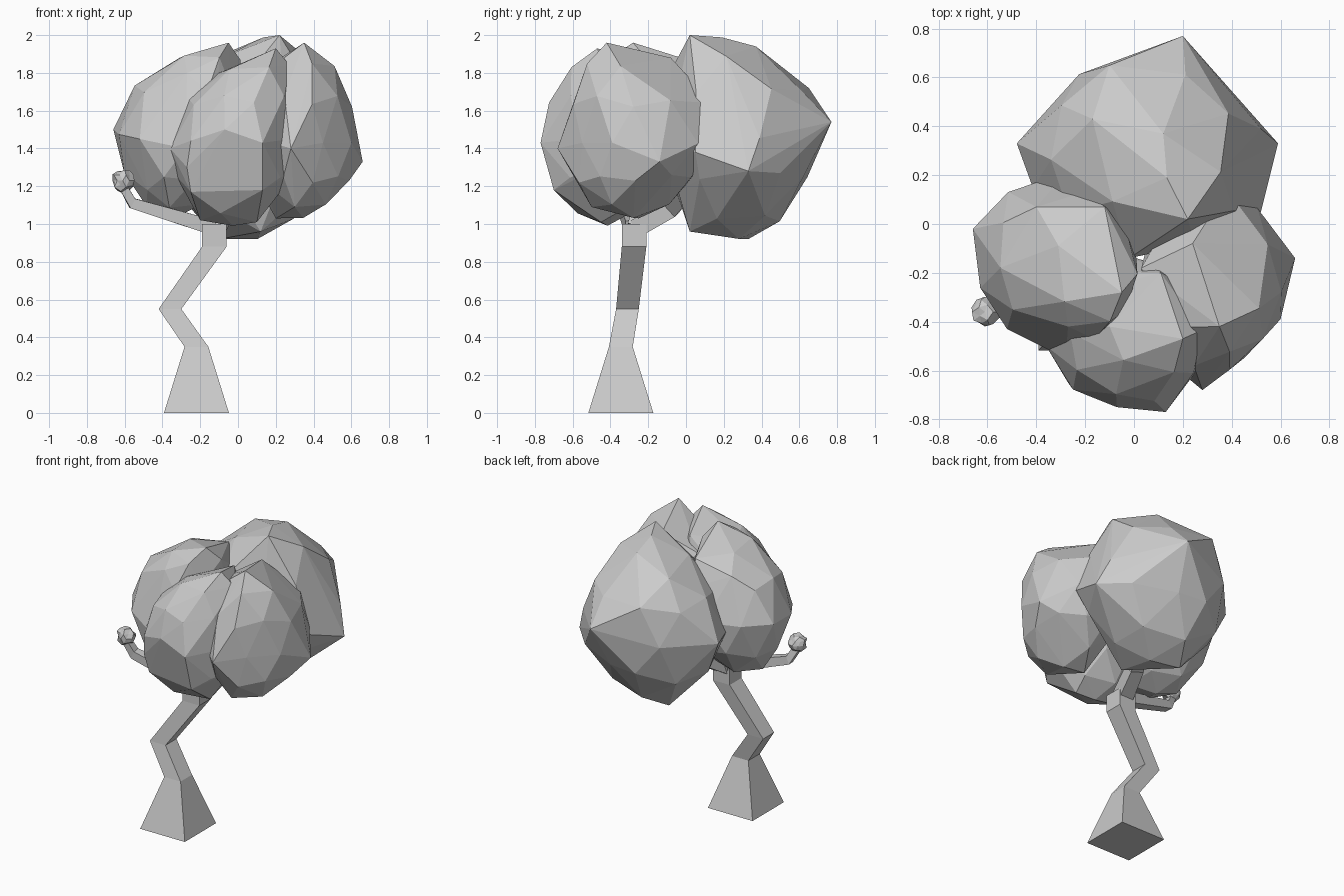
import bpy, bmesh, random
from math import exp
from mathutils import Vector

if "Cube" in bpy.data.objects:
    bpy.data.objects.remove(bpy.data.objects["Cube"])

random.seed(4)


def finish(bm, name):
    bmesh.ops.recalc_face_normals(bm, faces=bm.faces[:])
    mesh = bpy.data.meshes.new(name)
    bm.to_mesh(mesh)
    bm.free()
    ob = bpy.data.objects.new(name, mesh)
    bpy.context.collection.objects.link(ob)
    return ob


def skin(bm, loops):
    """Join four-sided loops into a closed tube."""
    for a, b in zip(loops, loops[1:]):
        for i in range(4):
            j = (i + 1) % 4
            bm.faces.new((a[i], a[j], b[j], b[i]))
    bm.faces.new(loops[0][::-1])
    bm.faces.new(loops[-1])


SQUARE = ((-1, -1), (1, -1), (1, 1), (-1, 1))


def trunk_tube(name, rings):
    """Square sections lying flat: (x, y, z, half width)."""
    bm = bmesh.new()
    skin(bm, [[bm.verts.new((x + sx * h, y + sy * h, z)) for sx, sy in SQUARE]
              for x, y, z, h in rings])
    return finish(bm, name)


def branch(name, path):
    """Square tube following a path: (x, y, z, half width)."""
    bm = bmesh.new()
    pts = [Vector(p[:3]) for p in path]
    loops = []
    for i, p in enumerate(pts):
        d = (pts[min(i + 1, len(pts) - 1)] - pts[max(i - 1, 0)]).normalized()
        ref = Vector((0, 1, 0)) if abs(d.y) < 0.7 else Vector((1, 0, 0))
        u = d.cross(ref).normalized()
        v = d.cross(u)
        loops.append([bm.verts.new(p + (u * a + v * b) * path[i][3])
                      for a, b in SQUARE])
    skin(bm, loops)
    return finish(bm, name)


def leaf_clump(name, centre, radii, lean=(0, 0), corners=(), rough=0.0):
    """Low-poly convex ball, leaning crown; corners are pulled out with falloff."""
    bm = bmesh.new()
    bmesh.ops.create_icosphere(bm, subdivisions=2, radius=1)
    for v in bm.verts:
        up = max(0, v.co.z) ** 2
        k = 1 + random.uniform(-rough, rough)
        v.co = Vector((centre[0] + v.co.x * radii[0] * k + lean[0] * up,
                       centre[1] + v.co.y * radii[1] * k + lean[1] * up,
                       centre[2] + v.co.z * radii[2] * k))
    start = {v: v.co.copy() for v in bm.verts}
    pinned = {}
    for c in map(Vector, corners):
        free = [w for w in bm.verts if w not in pinned]
        v = min(free, key=lambda w: ((start[w] - c).length, w.index))
        pinned[v] = c
    for v in bm.verts:
        if v in pinned:
            v.co = pinned[v]
            continue
        pull, total = Vector(), 1.0
        for w, c in pinned.items():
            k = exp(-((start[v] - start[w]).length / 0.2) ** 2)
            pull += (c - start[w]) * k
            total += k
        v.co = start[v] + pull * 1.2 / total
    if corners:                     # hull keeps the facets large and clean
        points = [v.co.copy() for v in bm.verts]
        bm.clear()
        for p in points:
            bm.verts.new(p)
        bmesh.ops.convex_hull(bm, input=bm.verts[:])
        loose = [v for v in bm.verts if not v.link_faces]
        bmesh.ops.delete(bm, geom=loose, context='VERTS')
    return finish(bm, name)


# Trunk: flared foot and a crooked stem
trunk_tube("trunk", [(-0.22, -0.345, 0, 0.172), (-0.22, -0.345, 0.35, 0.063),
                     (-0.36, -0.31, 0.55, 0.06), (-0.125, -0.275, 0.88, 0.065),
                     (-0.125, -0.275, 1.0, 0.065)])

# Branches into the clumps, and the bare side branch
fork = (-0.125, -0.26, 0.98, 0.05)
branch("back_branch", [fork, (-0.07, -0.08, 1.08, 0.045), (0.08, 0.2, 1.4, 0.03)])
branch("left_branch", [fork, (-0.16, -0.22, 1.12, 0.045), (-0.3, -0.18, 1.4, 0.03)])
branch("side_branch", [(-0.13, -0.28, 0.98, 0.04), (-0.56, -0.34, 1.11, 0.028),
                       (-0.61, -0.36, 1.2, 0.022)])

# Foliage
leaf_clump("back_leaves", (0.06, 0.29, 1.45), (0.48, 0.4, 0.5), (0.09, -0.1),
           [(0.22, 0.02, 2.0), (0.2, 0.77, 1.54), (0.59, 0.33, 1.28),
            (-0.1, 0.33, 0.92), (-0.1, 0.65, 1.72), (0.12, 0.37, 1.94),
            (-0.48, 0.33, 1.45), (0.37, 0.53, 1.57), (-0.02, -0.14, 1.7),
            (0.12, 0.02, 0.96), (0.15, 0.62, 1.25), (-0.17, 0.43, 1.86),
            (0.25, -0.08, 1.55), (0.42, 0.28, 1.62), (0.52, 0.05, 1.38)])
leaf_clump("left_leaves", (-0.33, -0.17, 1.49), (0.32, 0.36, 0.45), (0.2, -0.06),
           [(-0.05, -0.28, 1.96), (-0.66, -0.02, 1.5), (-0.28, 0.21, 1.5),
            (-0.28, -0.55, 1.4), (-0.4, 0.07, 1.8), (0.01, -0.14, 1.65),
            (-0.12, 0.07, 1.85), (-0.27, -0.42, 1.8), (-0.52, -0.43, 1.45),
            (-0.48, -0.3, 1.18)])
leaf_clump("front_leaves", (-0.02, -0.44, 1.45), (0.32, 0.31, 0.42), (0.17, 0.0),
           [(0.2, -0.47, 1.93), (0.13, -0.77, 1.43), (-0.36, -0.5, 1.4),
            (0.31, -0.5, 1.28), (-0.07, -0.75, 1.5), (-0.1, -0.42, 1.8),
            (0.11, -0.2, 1.85), (-0.27, -0.65, 1.3), (-0.2, -0.42, 1.02),
            (0.1, -0.45, 1.01), (0.13, -0.7, 1.18), (-0.25, -0.62, 1.17)])
leaf_clump("right_leaves", (0.33, -0.25, 1.46), (0.29, 0.36, 0.43), (0.02, -0.1),
           [(0.35, -0.42, 1.96), (0.66, -0.14, 1.33), (0.38, 0.14, 1.64),
            (0.28, -0.68, 1.4), (0.24, -0.08, 1.88), (0.6, -0.39, 1.43),
            (0.46, -0.2, 1.76), (0.03, -0.18, 1.75), (0.48, -0.2, 1.18),
            (0.45, -0.55, 1.43), (0.2, -0.25, 1.03), (0.3, -0.5, 1.09)])
leaf_clump("side_bud", (-0.61, -0.36, 1.23), (0.058, 0.06, 0.06), rough=0.15)
